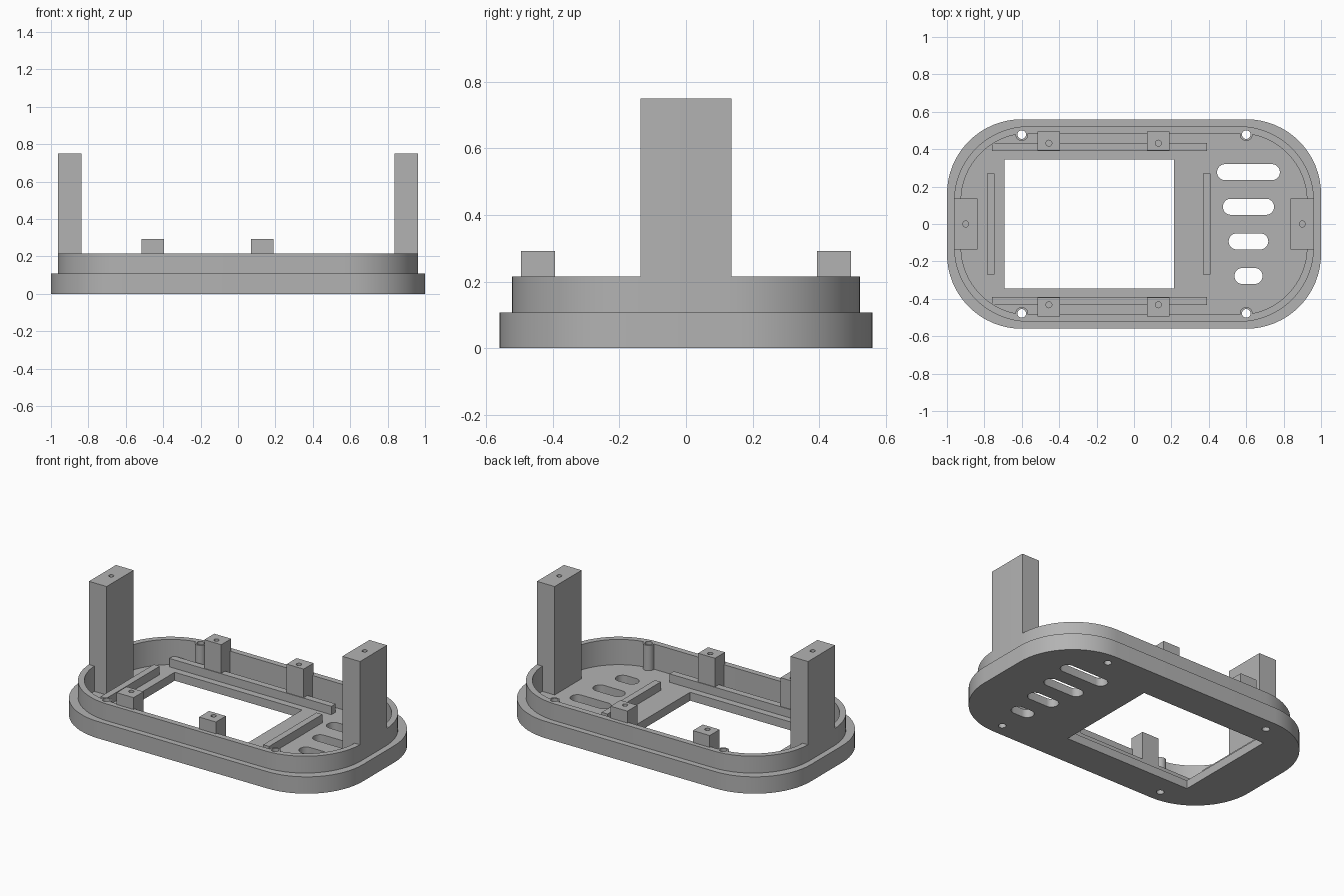
import bpy, bmesh, math

cube = bpy.data.objects.get("Cube")
if cube:
    bpy.data.objects.remove(cube, do_unlink=True)

grey = bpy.data.materials.new("plain grey")
grey.use_nodes = True
grey.diffuse_color = (0.45, 0.45, 0.45, 1)
grey.node_tree.nodes["Principled BSDF"].inputs["Base Color"].default_value = (0.45, 0.45, 0.45, 1)

FLOOR, STEP, RIM = 0.054, 0.108, 0.216
WALL = 0.0375


def rounded(hx, hy, r, cx=0, cy=0, steps=16):
    """Outline of a rounded rectangle; a circle when r equals both half sizes."""
    pts = []
    for quarter, (sx, sy) in enumerate([(1, 1), (-1, 1), (-1, -1), (1, -1)]):
        for i in range(steps + 1):
            a = (quarter + i / steps) * math.pi / 2
            p = (cx + sx * (hx - r) + r * math.cos(a), cy + sy * (hy - r) + r * math.sin(a))
            if not pts or math.dist(p, pts[-1]) > 1e-5:
                pts.append(p)
    if math.dist(pts[0], pts[-1]) < 1e-5:
        pts.pop()
    return pts


def circle(x, y, r):
    return rounded(r, r, r, x, y, 6)


def rect(x0, x1, y0, y1):
    return [(x0, y0), (x1, y0), (x1, y1), (x0, y1)]


def prism(name, outline, z0, z1):
    bm = bmesh.new()
    face = bm.faces.new([bm.verts.new((x, y, z0)) for x, y in outline])
    top = bmesh.ops.extrude_face_region(bm, geom=[face])["geom"]
    bmesh.ops.translate(bm, vec=(0, 0, z1 - z0),
                        verts=[v for v in top if isinstance(v, bmesh.types.BMVert)])
    bmesh.ops.recalc_face_normals(bm, faces=bm.faces)
    mesh = bpy.data.meshes.new(name)
    bm.to_mesh(mesh)
    bm.free()
    mesh.materials.append(grey)
    obj = bpy.data.objects.new(name, mesh)
    bpy.context.collection.objects.link(obj)
    return obj


def combine(obj, outline, z0, z1, operation="DIFFERENCE"):
    """Cut or trim an object with a prism and discard the cutter."""
    cutter = prism("cutter", outline, z0, z1)
    mod = obj.modifiers.new("cut", "BOOLEAN")
    mod.operation, mod.solver, mod.object = operation, "EXACT", cutter
    bpy.context.view_layer.objects.active = obj
    bpy.ops.object.modifier_apply(modifier=mod.name)
    bpy.data.objects.remove(cutter, do_unlink=True)


rim_outline = rounded(0.9625, 0.5225, 0.4)
cavity = rounded(0.9625 - WALL, 0.5225 - WALL, 0.4 - WALL)
screws = [(sx * 0.6, sy * 0.478) for sx in (-1, 1) for sy in (-1, 1)]

# Base tray with display window, vent slots and screw holes
tray = prism("base_tray", rounded(1, 0.56, 0.4), 0, STEP)
combine(tray, cavity, FLOOR, 1)
combine(tray, rect(-0.692, 0.213, -0.346, 0.346), -1, 1)
for i in range(4):
    combine(tray, rounded(0.168 - 0.031 * i, 0.043, 0.043, 0.612, 0.277 - 0.185 * i, 8), -1, 1)
for x, y in screws:
    combine(tray, circle(x, y, 0.023), -1, 1)

# Stepped-in upper rim
rim = prism("upper_rim", rim_outline, STEP, RIM)
combine(rim, cavity, 0, 1)
for x, y in screws:
    combine(rim, circle(x, y, 0.023), 0, 1)
smooth = [tray, rim]

# Screw bosses against the wall
for x, y in screws:
    boss = prism("screw_boss", circle(x, y, 0.034), FLOOR, RIM)
    combine(boss, circle(x, y, 0.023), 0, 1)
    smooth.append(boss)

# Tall end posts, trimmed to the rim outline
for side, name in ((-1, "right_post"), (1, "left_post")):
    x0, x1 = sorted((side * 0.837, side * 1.1))
    post = prism(name, rect(x0, x1, -0.137, 0.137), FLOOR, 0.75)
    combine(post, rim_outline, 0, 1, "INTERSECT")
    combine(post, circle(side * 0.9, 0, 0.016), 0.6, 1)
    smooth.append(post)

# Short mounting blocks with pilot holes
for x in (-0.455, 0.13):
    for side in (-1, 1):
        y0, y1 = sorted((side * 0.394, side * 0.495))
        block = prism("mounting_block", rect(x - 0.06, x + 0.06, y0, y1), FLOOR, 0.292)
        combine(block, circle(x, side * 0.432, 0.016), 0.2, 1)
        smooth.append(block)

# Locating ribs around the window
for side in (-1, 1):
    y0, y1 = sorted((side * 0.39, side * 0.433))
    prism("long_rib", rect(-0.76, 0.39, y0, y1), FLOOR, STEP)
for x in (-0.766, 0.389):
    prism("short_rib", rect(x - 0.021, x + 0.021, -0.27, 0.27), FLOOR, STEP)

bpy.ops.object.select_all(action="DESELECT")
for obj in smooth:
    obj.select_set(True)
bpy.context.view_layer.objects.active = tray
bpy.ops.object.shade_smooth_by_angle(angle=math.radians(30))
